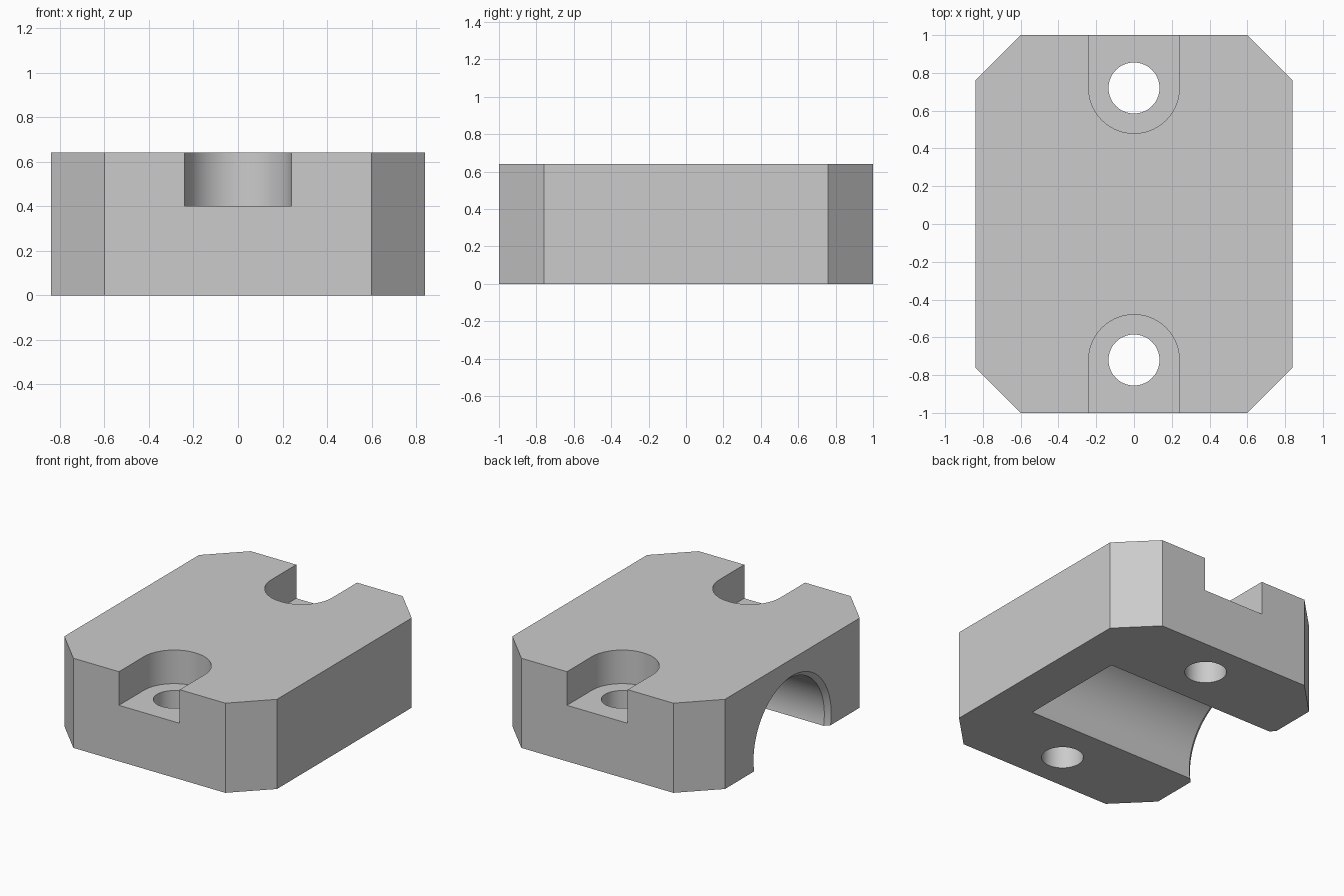
import bpy, bmesh
from math import sin, cos, pi

if "Cube" in bpy.data.objects:
    bpy.data.objects.remove(bpy.data.objects["Cube"])


def loft(name, rings):
    """Closed solid skinned through matching rings of points."""
    bm = bmesh.new()
    loops = [[bm.verts.new(p) for p in ring] for ring in rings]
    n = len(loops[0])
    for a, b in zip(loops, loops[1:]):
        for i in range(n):
            j = (i + 1) % n
            bm.faces.new((a[i], a[j], b[j], b[i]))
    bm.faces.new(loops[0])
    bm.faces.new(loops[-1])
    bmesh.ops.recalc_face_normals(bm, faces=bm.faces)
    mesh = bpy.data.meshes.new(name)
    bm.to_mesh(mesh)
    bm.free()
    obj = bpy.data.objects.new(name, mesh)
    bpy.context.collection.objects.link(obj)
    return obj


def prism(name, outline, z0, z1):
    return loft(name, [[(x, y, z) for x, y in outline] for z in (z0, z1)])


def arc(r, start, end, n):
    return [(r * cos(start + (end - start) * i / n),
             r * sin(start + (end - start) * i / n)) for i in range(n + 1)]


# Body block with cut-off vertical corners
W, D, H, C = 0.84, 1.0, 0.64, 0.24
corner = [(W, D - C), (W - C, D)]
outline = corner + [(-x, y) for x, y in corner[::-1]]
outline += [(-x, -y) for x, y in outline]
body = prism("bearing_block", outline, 0, H)

# Screw slots and through holes at both ends
cutters = []
for s in (1, -1):
    u_shape = [(0.24, 0.4), (-0.24, 0.4)] + arc(0.24, -pi, 0, 48)
    cutters.append(prism("slot_cutter",
                         [(x, s * (y + 0.72)) for x, y in u_shape], 0.4, 0.8))
    circle = arc(0.135, 0, 2 * pi, 64)[:-1]
    cutters.append(prism("screw_hole_cutter",
                         [(x, s * 0.72 + y) for x, y in circle], -0.1, 0.5))

# Blind round channel, open at the bottom and left, with a chamfered mouth
R, ZC, CH = 0.406, 0.08, 0.032
stations = [(0.525, R), (-W + CH, R), (-W - 0.05, R + CH + 0.05)]
cutters.append(loft("channel_cutter", [
    [(x, y, z + ZC) for y, z in arc(r, 0, 2 * pi, 128)[:-1]]
    for x, r in stations]))

bpy.context.view_layer.objects.active = body
body.select_set(True)
for cutter in cutters:
    cutter.hide_render = True
    mod = body.modifiers.new("cut", "BOOLEAN")
    mod.operation = "DIFFERENCE"
    mod.solver = "EXACT"
    mod.object = cutter
    bpy.ops.object.modifier_apply(modifier=mod.name)
for cutter in cutters:
    bpy.data.objects.remove(cutter)

# Plain grey, smooth bores with sharp edges
grey = bpy.data.materials.new("plain_grey")
grey.diffuse_color = (0.6, 0.6, 0.6, 1)
grey.use_nodes = True
grey.node_tree.nodes["Principled BSDF"].inputs["Base Color"].default_value = grey.diffuse_color
body.data.materials.clear()
body.data.materials.append(grey)
bpy.ops.object.shade_smooth_by_angle(angle=pi / 9)
